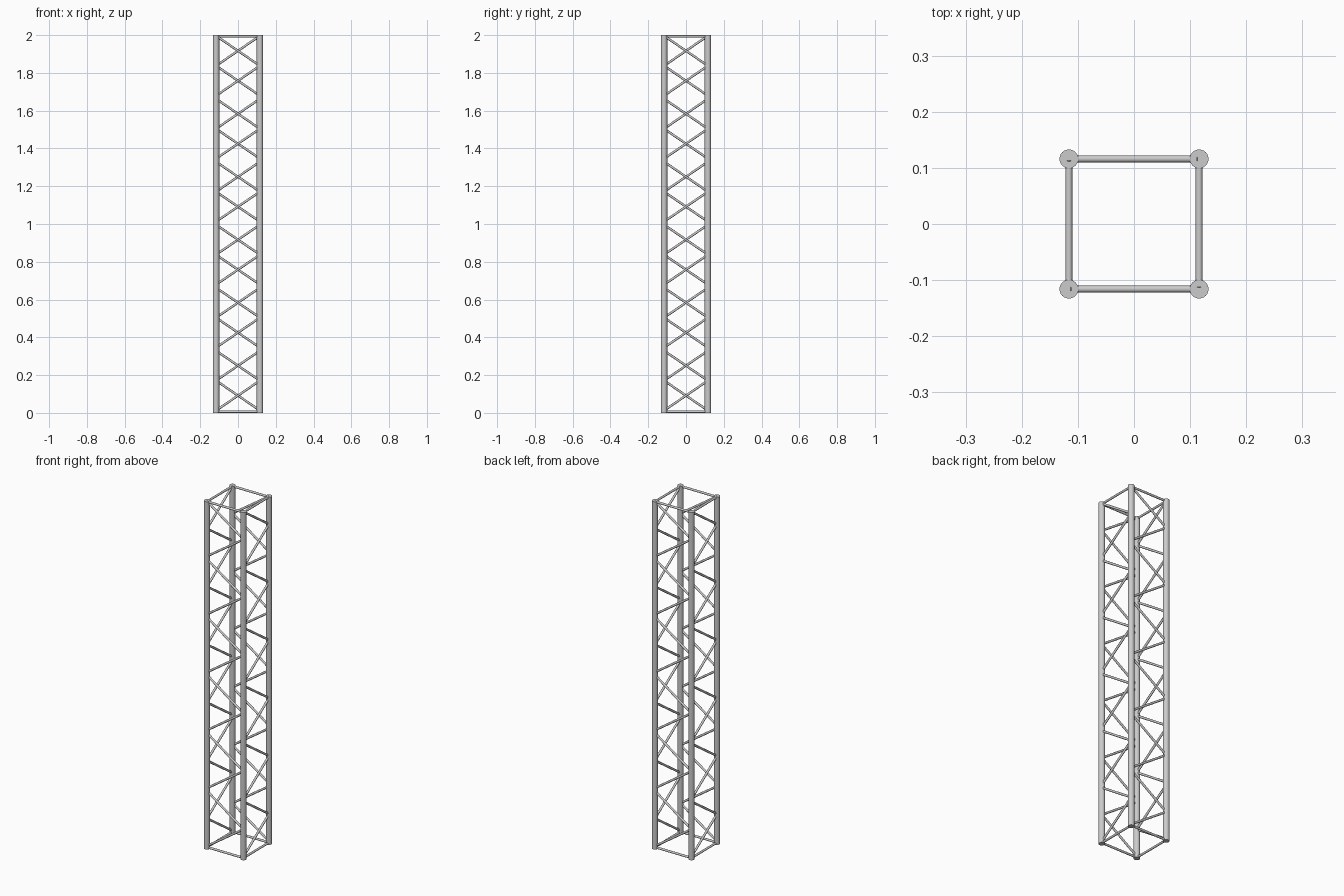
import bpy
from math import pi
from mathutils import Vector, Matrix

if "Cube" in bpy.data.objects:
    bpy.data.objects.remove(bpy.data.objects["Cube"])

H = 2.0          # truss length
C = 0.116        # chord centre offset
CHORD_R = 0.0168
BRACE_R = 0.0062
BAYS = 6


def tube(name, a, b, radius, sides):
    a, b = Vector(a), Vector(b)
    d = b - a
    bpy.ops.mesh.primitive_cylinder_add(vertices=sides, radius=radius,
                                        depth=d.length, location=(a + b) / 2)
    ob = bpy.context.object
    ob.name = name
    ob.rotation_euler = d.to_track_quat('Z', 'Y').to_euler()
    bpy.ops.object.shade_smooth_by_angle(angle=pi / 5)
    return ob


for side, label in enumerate(("front", "right", "back", "left")):
    turn = Matrix.Rotation(side * pi / 2, 4, 'Z')

    def p(s, z):
        # point on one face: s = -1 start corner, 1 end corner
        return turn @ Vector((s * C, -C, z))

    # main upright at the start corner of this face
    tube(label + "_chord", p(-1, 0), p(-1, H), CHORD_R, 24)

    # end frame bars
    for end, z in (("bottom", BRACE_R), ("top", H - BRACE_R)):
        tube(f"{label}_{end}_bar", p(-1, z), p(1, z), BRACE_R, 12)

    # zigzag lacing, two diagonals per bay
    step = H / BAYS
    for k in range(BAYS):
        z0 = k * step
        low, mid, high = z0 + 0.0125, z0 + 0.171, z0 + 0.3295
        tube(f"{label}_lower_brace_{k}", p(-1, low), p(1, mid), BRACE_R, 12)
        tube(f"{label}_upper_brace_{k}", p(1, mid), p(-1, high), BRACE_R, 12)
